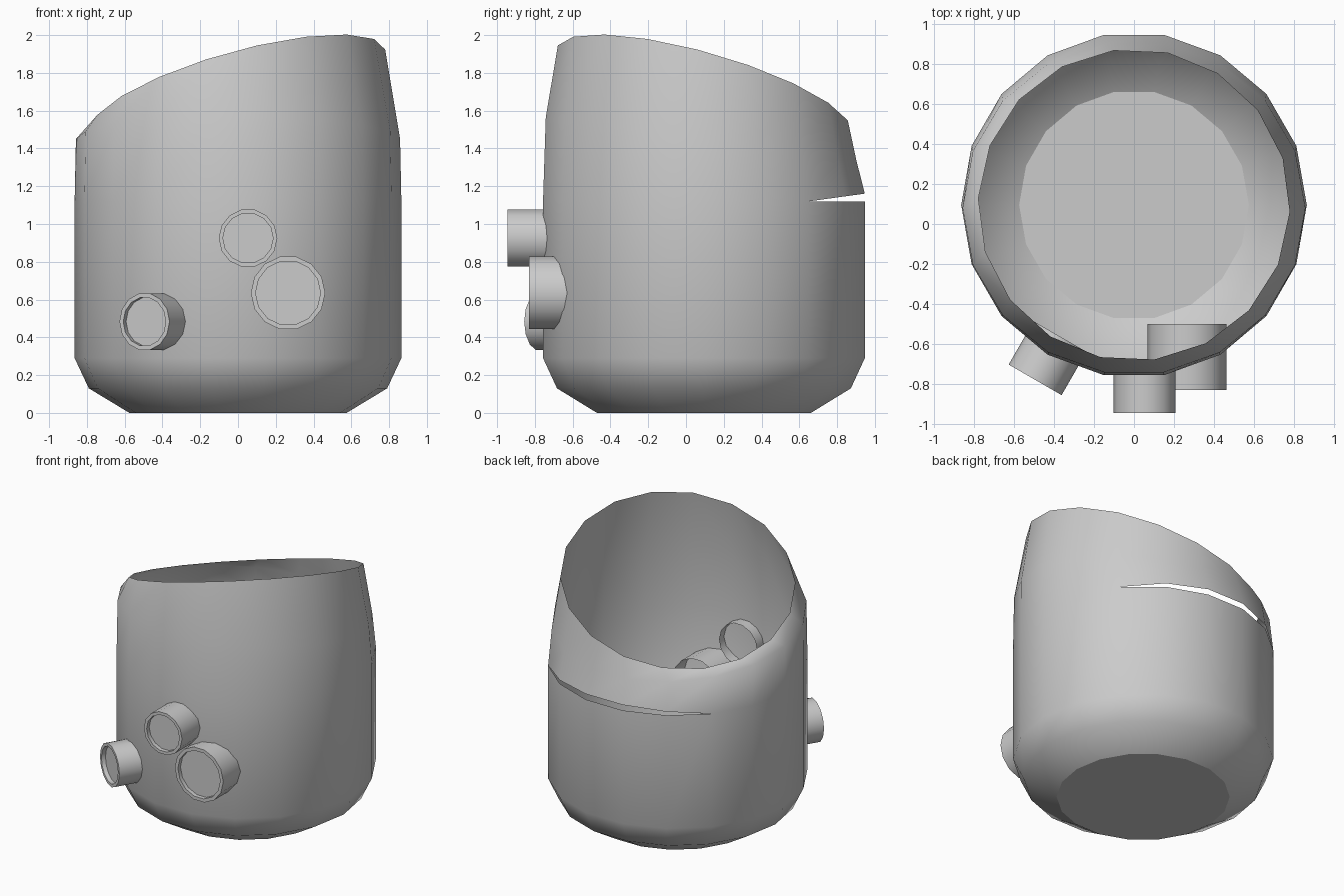
import bpy, bmesh
from math import sin, cos, radians, pi
from mathutils import Vector, Matrix

if "Cube" in bpy.data.objects:
    bpy.data.objects.remove(bpy.data.objects["Cube"])

N = 18
CY = 0.095  # centre of the shell in y


def finish(bm, name):
    bmesh.ops.recalc_face_normals(bm, faces=bm.faces[:])
    me = bpy.data.meshes.new(name)
    bm.to_mesh(me)
    bm.free()
    ob = bpy.data.objects.new(name, me)
    bpy.context.collection.objects.link(ob)
    return ob


def bridge(bm, a, b):
    n = len(a)
    for i in range(n):
        j = (i + 1) % n
        f = bm.faces.new((a[i], a[j], b[j], b[i]))
        f.smooth = True


def ring(bm, rx, ry, cy, height, twist=0):
    """Ring of points whose height is a function of x and y."""
    out = []
    for k in range(N):
        t = radians(360 / N * k + twist)
        x, y = rx * cos(t), ry * sin(t)
        out.append(bm.verts.new((x, cy + y, height(x, y))))
    return out


# Open shell: rounded base, straight wall, tilted and tapered upper part
bm = bmesh.new()
lower = [ring(bm, r, r, CY, lambda x, y, z=z: z)
         for r, z in ((0.575, 0), (0.79, 0.13), (0.865, 0.29), (0.865, 1.12))]
for a, b in zip(lower, lower[1:]):
    bridge(bm, a, b)
floor = bm.faces.new(lower[0])
for e in floor.edges:
    e.smooth = False

# Narrow slit across the back: the upper edge lifts away from the wall
upper_edge = list(lower[-1])
for k in range(3, 7):
    p = upper_edge[k].co
    upper_edge[k] = bm.verts.new((p.x, p.y, 1.12 + 0.137 * (p.y - 0.65)))
shoulder = ring(bm, 0.858, 0.835, 0.08, lambda x, y: 1.45 - 0.14 * y)
rim = ring(bm, 0.78, 0.78, CY, lambda x, y: 1.71 + 0.262 * x - 0.27 * y, -2.5)
bridge(bm, upper_edge, shoulder)
bridge(bm, shoulder, rim)
finish(bm, "shell")


def tube(name, front, length, r, inner, turn=0, sides=14):
    """Short tube with a thin lip, a recessed disc and an open back end."""
    bm = bmesh.new()
    rows = [[bm.verts.new((rad * cos(2 * pi * i / sides), y, rad * sin(2 * pi * i / sides)))
             for i in range(sides)]
            for rad, y in ((r, length), (r, 0), (inner, 0), (inner, 0.03))]
    for a, b in zip(rows, rows[1:]):
        bridge(bm, a, b)
    bm.faces.new(rows[-1])
    for row in rows[1:]:
        for i in range(sides):
            bm.edges.get((row[i], row[(i + 1) % sides])).smooth = False
    ob = finish(bm, name)
    ob.data.transform(Matrix.Translation(Vector(front)) @ Matrix.Rotation(radians(turn), 4, 'Z'))


# Tubes through the front wall
tube("upper_tube", (0.053, -0.945, 0.925), 0.265, 0.155, 0.133)
tube("large_tube", (0.265, -0.83, 0.635), 0.33, 0.197, 0.172)
tube("angled_tube", (-0.495, -0.78, 0.483), 0.25, 0.153, 0.13, turn=-30)
